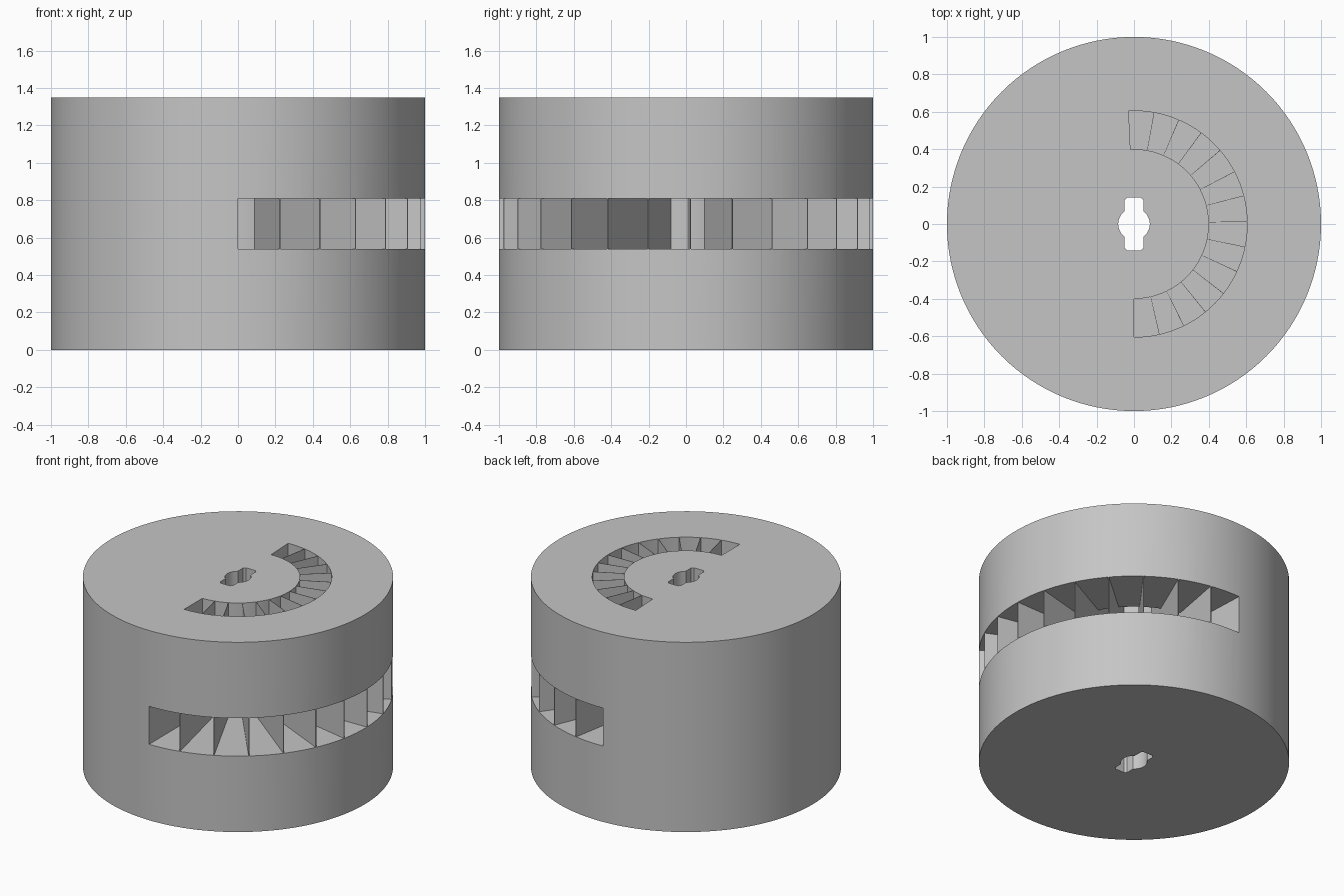
import bpy
import bmesh
from math import sin, cos, radians, sqrt

if "Cube" in bpy.data.objects:
    bpy.data.objects.remove(bpy.data.objects["Cube"], do_unlink=True)

HEIGHT = 1.35
CELLS = 14
PITCH = 13.07      # degrees from one cell to the next
CELL_ANGLE = 12.8  # degrees open; the rest is a thin fin
STEPS = 4

grey = bpy.data.materials.new("plain grey")
grey.use_nodes = True
colour = (0.56, 0.56, 0.56, 1)
grey.diffuse_color = colour
grey.node_tree.nodes["Principled BSDF"].inputs["Base Color"].default_value = colour


def make_object(name, bm):
    bmesh.ops.recalc_face_normals(bm, faces=bm.faces)
    mesh = bpy.data.meshes.new(name)
    bm.to_mesh(mesh)
    bm.free()
    mesh.materials.append(grey)
    obj = bpy.data.objects.new(name, mesh)
    bpy.context.collection.objects.link(obj)
    return obj


def add_loft(bm, rings):
    """Skin matching closed rings of points and cap both ends."""
    loops = [[bm.verts.new(p) for p in ring] for ring in rings]
    for a, b in zip(loops, loops[1:]):
        for i in range(len(a)):
            j = (i + 1) % len(a)
            bm.faces.new((a[i], a[j], b[j], b[i]))
    bm.faces.new(loops[0])
    bm.faces.new(loops[-1])


def prism(name, outline, low, high):
    bm = bmesh.new()
    add_loft(bm, [[(x, y, z) for x, y in outline] for z in (low, high)])
    return make_object(name, bm)


# Drum body
SIDES = 128
circle = [(cos(radians(360 * i / SIDES)), sin(radians(360 * i / SIDES)))
          for i in range(SIDES)]
drum = prism("drum_body", circle, 0, HEIGHT)

# Ducts: each opens upward through the top and outward through the side
duct_profile = [(0.4, 0.54), (1.1, 0.54), (1.1, 0.81),
                (0.605, 0.81), (0.605, HEIGHT + 0.1), (0.4, HEIGHT + 0.1)]
bm = bmesh.new()
for cell in range(CELLS):
    rings = []
    for step in range(STEPS + 1):
        a = radians(cell * PITCH + CELL_ANGLE * step / STEPS)
        rings.append([(r * sin(a), -r * cos(a), z) for r, z in duct_profile])
    add_loft(bm, rings)
duct_cutter = make_object("duct_cutter", bm)

# Shaft hole: a round bore with a chamfered key slot on both sides
BORE, SLOT, REACH, CHAMFER = 0.085, 0.05, 0.142, 0.013
corner = sqrt(BORE ** 2 - SLOT ** 2)
quarter = [(BORE, 0), (BORE * cos(radians(18)), BORE * sin(radians(18))),
           (BORE * cos(radians(36)), BORE * sin(radians(36))),
           (SLOT, corner), (SLOT, REACH - CHAMFER), (SLOT - CHAMFER, REACH)]
half = quarter + [(-x, y) for x, y in reversed(quarter)]
outline = half + [(-x, -y) for x, y in half[1:-1]]
shaft_cutter = prism("shaft_cutter", outline, -0.1, HEIGHT + 0.1)

# Cut the openings
bpy.context.view_layer.objects.active = drum
for cutter in (duct_cutter, shaft_cutter):
    cutter.hide_render = True
    cut = drum.modifiers.new(cutter.name, 'BOOLEAN')
    cut.operation = 'DIFFERENCE'
    cut.solver = 'EXACT'
    cut.object = cutter
    bpy.ops.object.modifier_apply(modifier=cut.name)
    bpy.data.objects.remove(cutter, do_unlink=True)

# Smooth round walls with crisp edges
bpy.ops.object.select_all(action='DESELECT')
drum.select_set(True)
bpy.ops.object.shade_smooth_by_angle(angle=radians(30))
